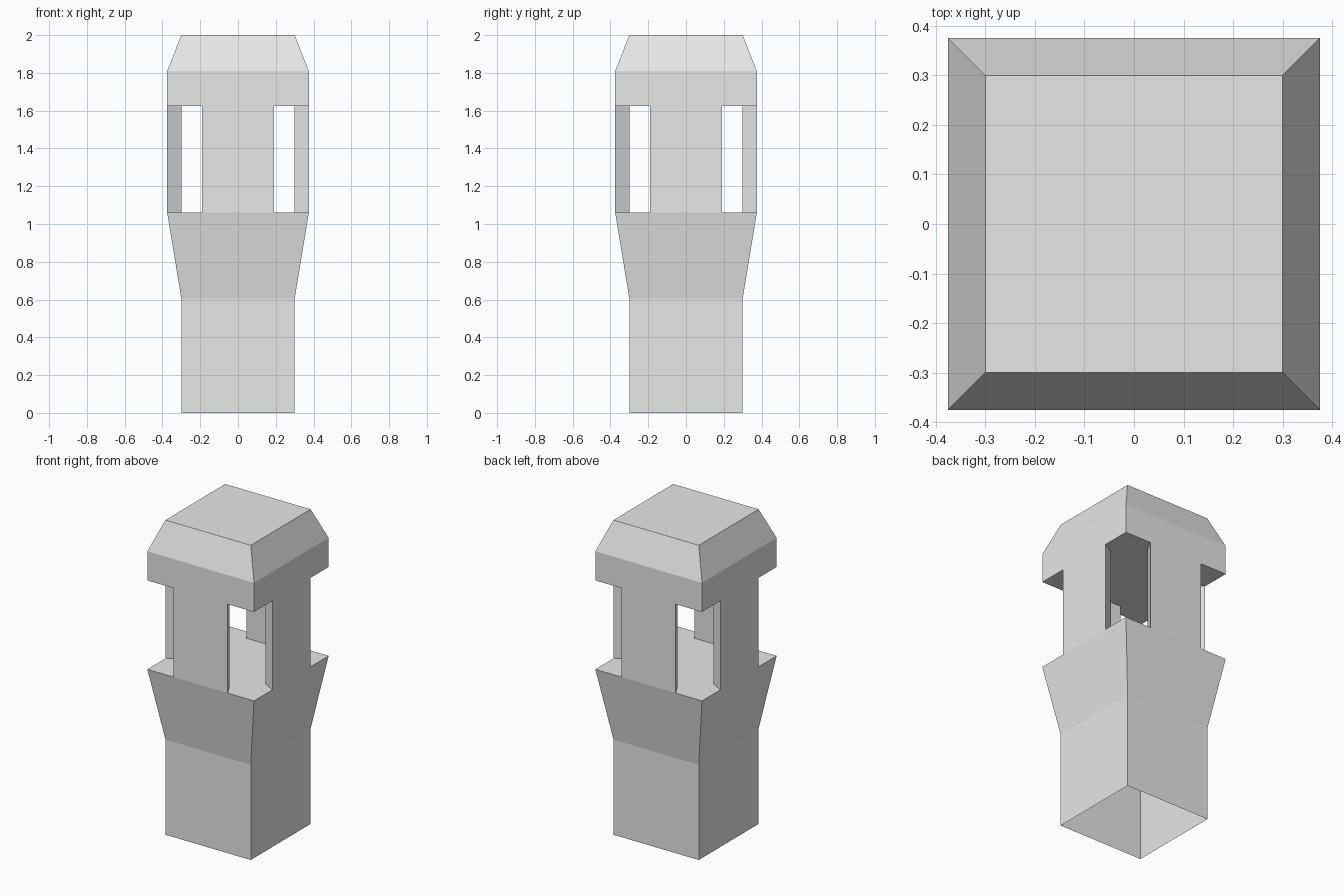
import bpy
import bmesh
from math import pi
from mathutils import Matrix

cube = bpy.data.objects.get("Cube")
if cube:
    bpy.data.objects.remove(cube, do_unlink=True)

stone = bpy.data.materials.new("light grey stone")
stone.use_nodes = True
stone.diffuse_color = (0.8, 0.8, 0.8, 1)
stone.node_tree.nodes["Principled BSDF"].inputs["Base Color"].default_value = (0.8, 0.8, 0.8, 1)

OUTER, INNER = 0.375, 0.30   # half widths of the wide and narrow sections
SILL, LINTEL = 1.06, 1.625   # bottom and top of the openings


def square(half):
    return [(-half, -half), (half, -half), (half, half), (-half, half)]


def loft(name, sections, cap_bottom=True, cap_top=True):
    """Join stacked (outline, height) sections with flat faces."""
    bm = bmesh.new()
    rings = [[bm.verts.new((x, y, z)) for x, y in outline] for outline, z in sections]
    for low, high in zip(rings, rings[1:]):
        for i in range(len(low)):
            j = (i + 1) % len(low)
            bm.faces.new((low[i], low[j], high[j], high[i]))
    if cap_bottom:
        bm.faces.new(rings[0][::-1])
    if cap_top:
        bm.faces.new(rings[-1])
    mesh = bpy.data.meshes.new(name)
    bm.to_mesh(mesh)
    bm.free()
    mesh.materials.append(stone)
    obj = bpy.data.objects.new(name, mesh)
    bpy.context.collection.objects.link(obj)
    return obj


# Hollow shaft flaring out to the lookout floor, open underneath
loft("tower_shaft", [(square(INNER), 0), (square(INNER), 0.605), (square(OUTER), SILL)],
     cap_bottom=False)

# Roof block with sloped edges
loft("roof", [(square(OUTER), LINTEL), (square(OUTER), 1.81), (square(INNER), 2)])

# Four wall panels, narrower on the inside, leaving the corners open
panel = [(-0.19, -OUTER), (0.19, -OUTER), (0.15, -INNER), (-0.15, -INNER)]
for turn, side in enumerate(("front", "left", "back", "right")):
    wall = loft(side + "_wall_panel", [(panel, SILL), (panel, LINTEL)],
                cap_bottom=False, cap_top=False)
    wall.data.transform(Matrix.Rotation(turn * pi / 2, 4, "Z"))
